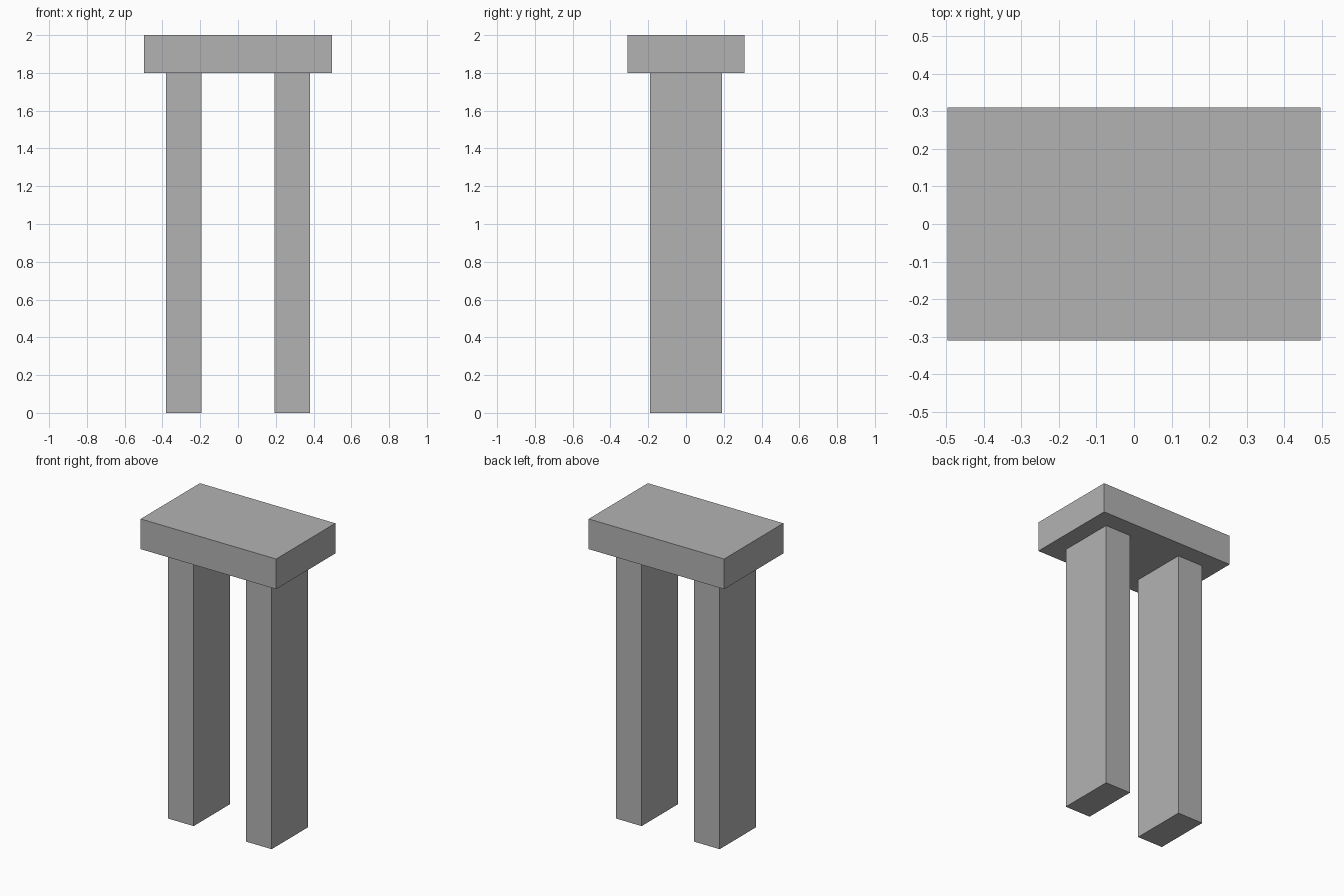
import bpy

cube = bpy.data.objects.get("Cube")
if cube:
    bpy.data.objects.remove(cube, do_unlink=True)

# Single plain grey stone colour
stone = bpy.data.materials.new("grey_stone")
stone.use_nodes = True
GREY = (0.45, 0.45, 0.45, 1.0)
stone.diffuse_color = GREY
stone.node_tree.nodes["Principled BSDF"].inputs["Base Color"].default_value = GREY


def block(name, centre, size):
    bpy.ops.mesh.primitive_cube_add(size=1, location=centre)
    obj = bpy.context.object
    obj.name = name
    obj.scale = size
    bpy.ops.object.transform_apply(location=False, rotation=False, scale=True)
    obj.data.materials.append(stone)
    return obj


HEIGHT, SLAB = 2.0, 0.2
post_height = HEIGHT - SLAB

# Lintel slab resting on the posts
block("lintel", (0, 0, HEIGHT - SLAB / 2), (0.993, 0.62, SLAB))

# Pair of upright posts
for side, sign in (("left", 1), ("right", -1)):
    block(side + "_post", (sign * 0.286, 0, post_height / 2),
          (0.188, 0.38, post_height))
